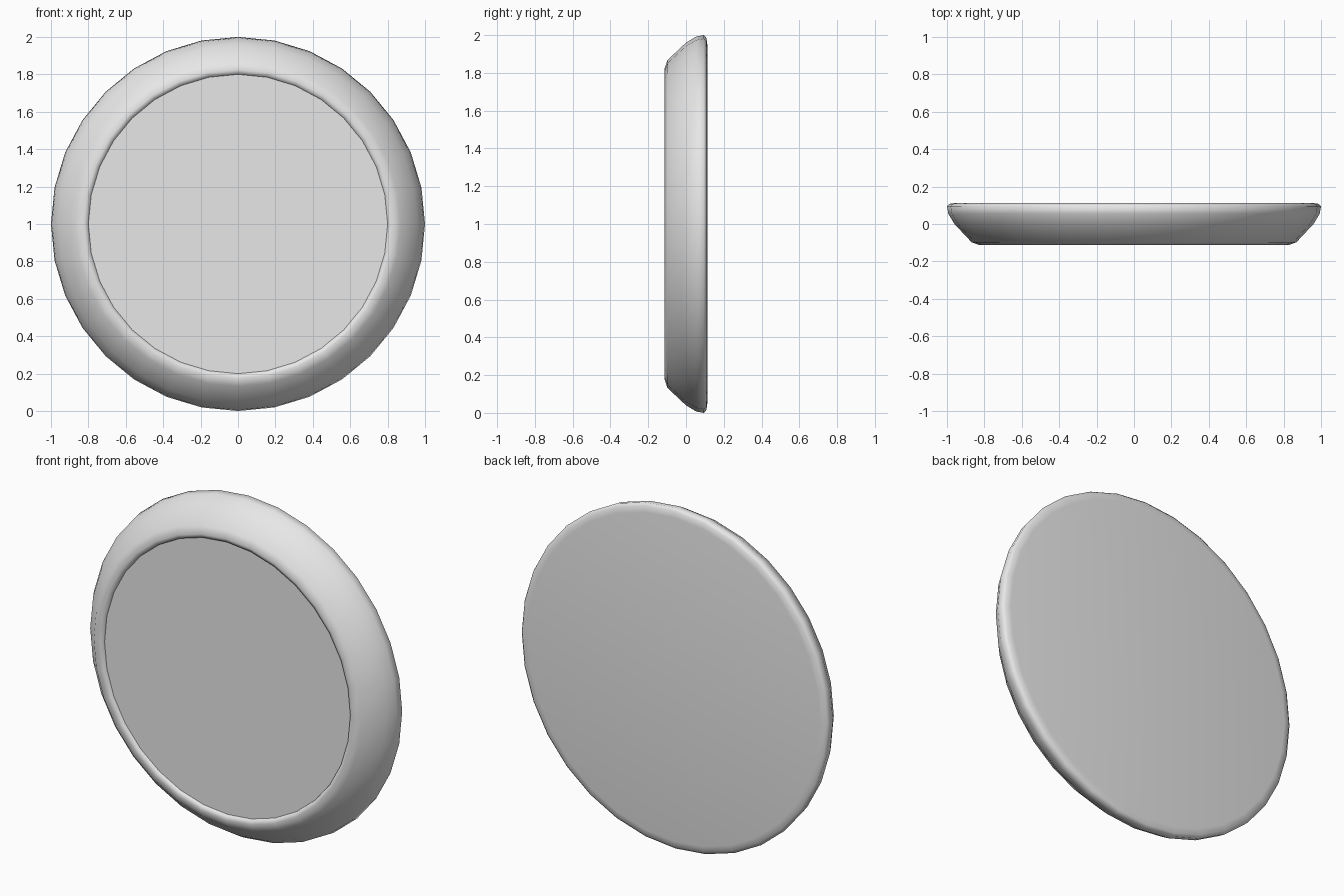
import bpy, bmesh
from math import cos, sin, pi

SIDES = 32

cube = bpy.data.objects.get("Cube")
if cube:
    bpy.data.objects.remove(cube, do_unlink=True)

grey = bpy.data.materials.new("light_grey")
grey.use_nodes = True
colour = (0.8, 0.8, 0.8, 1)
grey.diffuse_color = colour
grey.node_tree.nodes["Principled BSDF"].inputs["Base Color"].default_value = colour


def add_ring(bm, radius, y):
    angles = [2 * pi * i / SIDES for i in range(SIDES)]
    return [bm.verts.new((radius * cos(a), y, 1 + radius * sin(a))) for a in angles]


def finish(name, bm, smooth):
    mesh = bpy.data.meshes.new(name)
    for face in bm.faces:
        face.smooth = smooth
    bm.to_mesh(mesh)
    bm.free()
    mesh.materials.append(grey)
    obj = bpy.data.objects.new(name, mesh)
    bpy.context.collection.objects.link(obj)


# Rounded dish: inner lip, front rim, flared side, back bevel (radius, depth)
profile = [(0.80, -0.095), (0.803, -0.105), (0.825, -0.113), (0.868, -0.098),
           (0.96, 0.0), (0.993, 0.055), (1.0, 0.095), (0.985, 0.108), (0.95, 0.113)]
bm = bmesh.new()
rings = [add_ring(bm, r, y) for r, y in profile]
for near, far in zip(rings, rings[1:]):
    for i in range(SIDES):
        j = (i + 1) % SIDES
        bm.faces.new((near[i], far[i], far[j], near[j]))
bm.faces.new(rings[-1][::-1])
finish("dish_body", bm, True)

# Flat front panel set just inside the lip
bm = bmesh.new()
bm.faces.new(add_ring(bm, *profile[0]))
finish("front_panel", bm, False)
